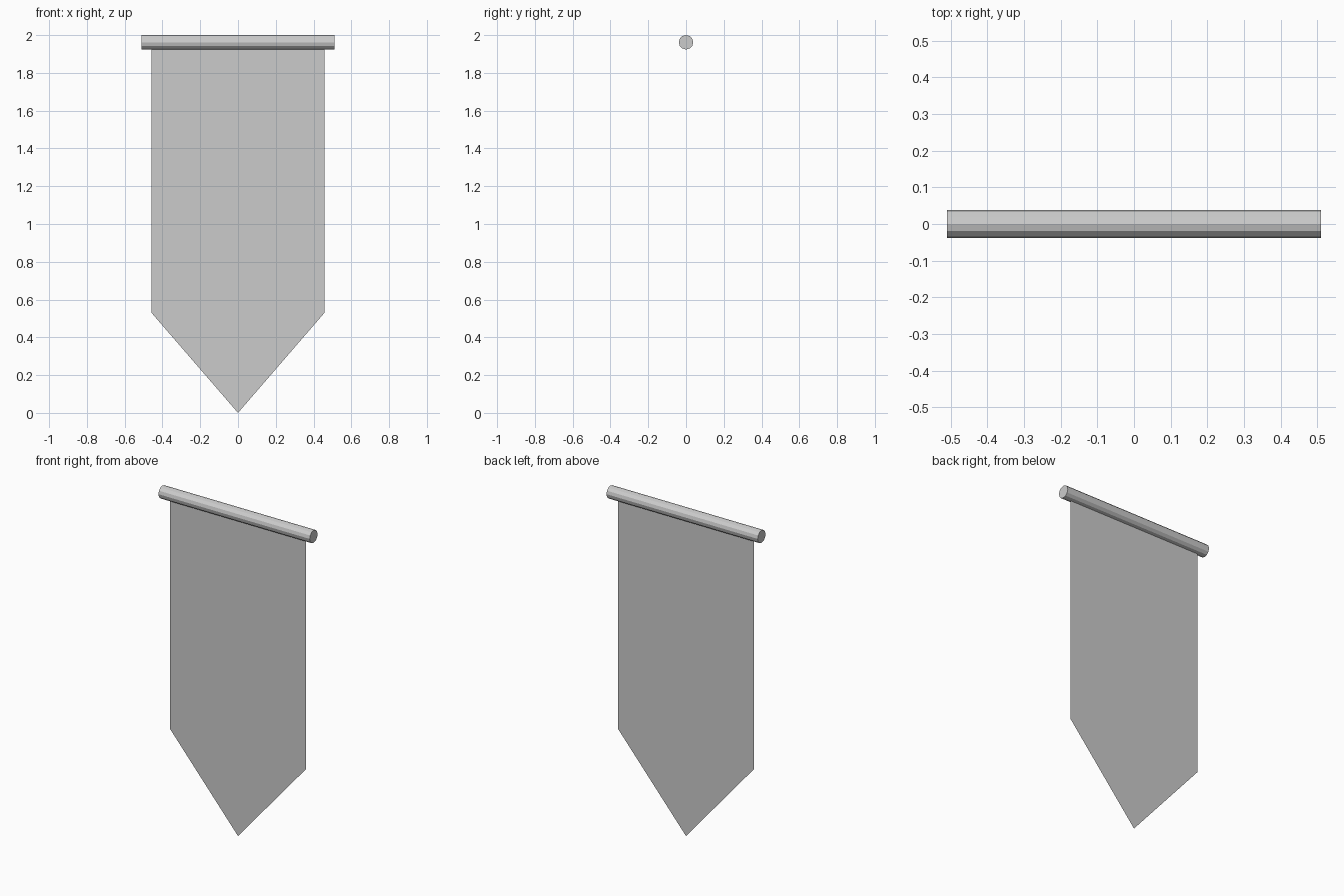
import bpy
import math

if "Cube" in bpy.data.objects:
    bpy.data.objects.remove(bpy.data.objects["Cube"])

ROD_RADIUS = 0.038
ROD_LENGTH = 1.02
ROD_Z = 2.0 - ROD_RADIUS

# Horizontal twelve-sided hanging rod
bpy.ops.mesh.primitive_cylinder_add(
    vertices=12, radius=ROD_RADIUS, depth=ROD_LENGTH,
    location=(0, 0, ROD_Z), rotation=(0, math.pi / 2, 0))
bpy.context.object.name = "hanging_rod"

# Thin cloth sheet with a pointed lower end, tucked into the rod
half_width, shoulder_z, top_z = 0.458, 0.53, 1.93
outline = [(0, 0), (half_width, shoulder_z), (half_width, top_z),
           (-half_width, top_z), (-half_width, shoulder_z)]
mesh = bpy.data.meshes.new("banner_cloth")
mesh.from_pydata([(x, 0, z) for x, z in outline], [], [range(len(outline))])
mesh.update()
cloth = bpy.data.objects.new("banner_cloth", mesh)
bpy.context.collection.objects.link(cloth)
